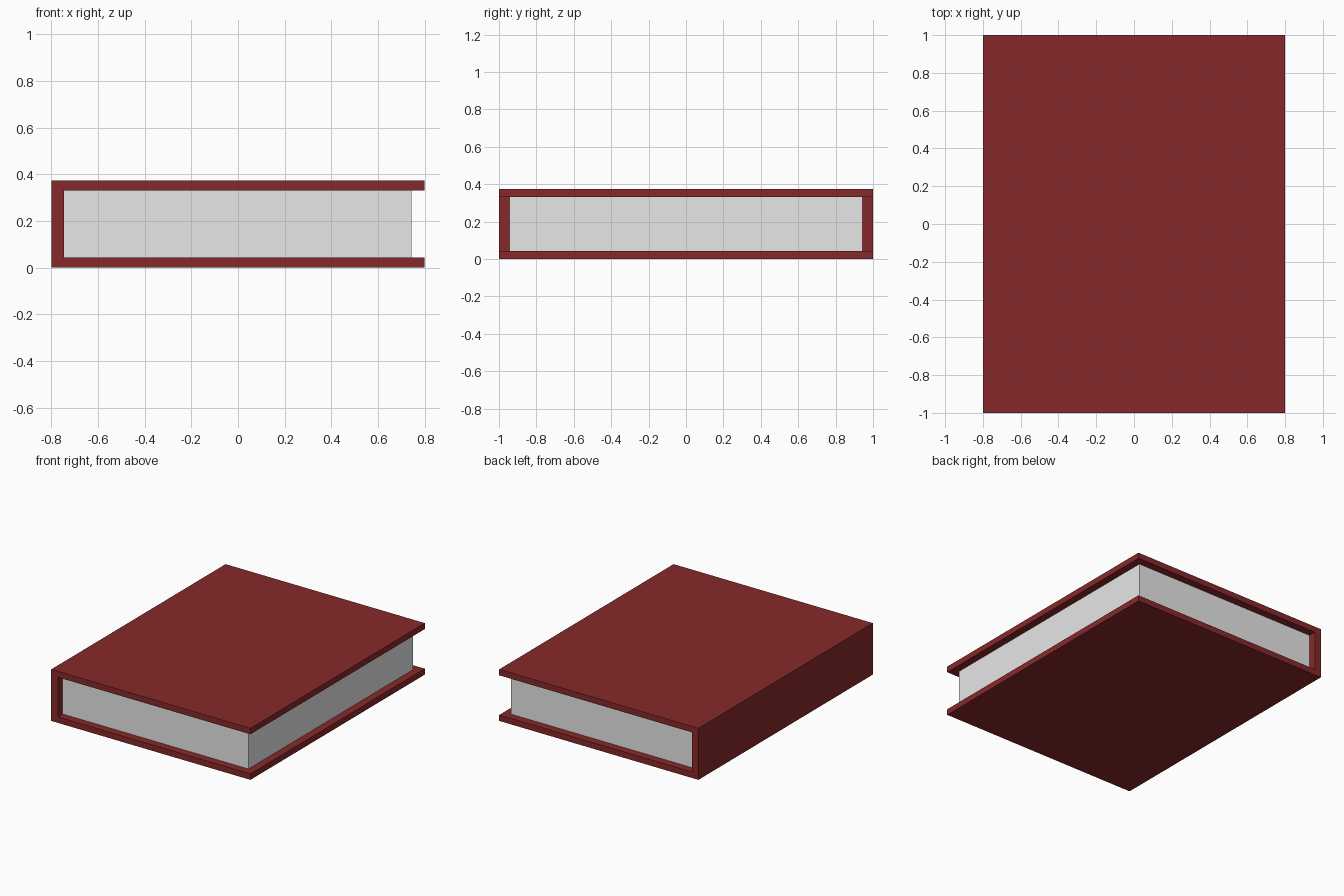
import bpy

if "Cube" in bpy.data.objects:
    bpy.data.objects.remove(bpy.data.objects["Cube"])

W, D, H = 0.8, 1.0, 0.374      # half width, half depth, height
T, S = 0.043, 0.053            # board thickness, spine thickness


def material(name, rgb):
    m = bpy.data.materials.new(name)
    m.diffuse_color = (*rgb, 1.0)
    m.use_nodes = True
    m.node_tree.nodes["Principled BSDF"].inputs["Base Color"].default_value = m.diffuse_color
    return m


def extrude_profile(name, profile, y0, y1, mat):
    """Extrude an x-z outline along y."""
    n = len(profile)
    verts = [(x, y, z) for y in (y0, y1) for x, z in profile]
    faces = [tuple(range(n)), tuple(range(2 * n - 1, n - 1, -1))]
    faces += [(i, i + n, (i + 1) % n + n, (i + 1) % n) for i in range(n)]
    mesh = bpy.data.meshes.new(name)
    mesh.from_pydata(verts, [], faces)
    mesh.materials.append(mat)
    obj = bpy.data.objects.new(name, mesh)
    bpy.context.collection.objects.link(obj)
    return obj


cover_red = material("cover_red", (0.244, 0.0215, 0.023))
page_white = material("page_white", (0.8, 0.8, 0.8))

# Hard cover: two boards joined by the spine, a C-shaped outline
extrude_profile("cover", [
    (-W, 0), (W, 0), (W, T), (-W + S, T),
    (-W + S, H - T), (W, H - T), (W, H), (-W, H)], -D, D, cover_red)

# Page block, set back from the board edges
extrude_profile("pages", [
    (-W + S, T), (0.745, T), (0.745, H - T), (-W + S, H - T)],
    -0.944, 0.944, page_white)
